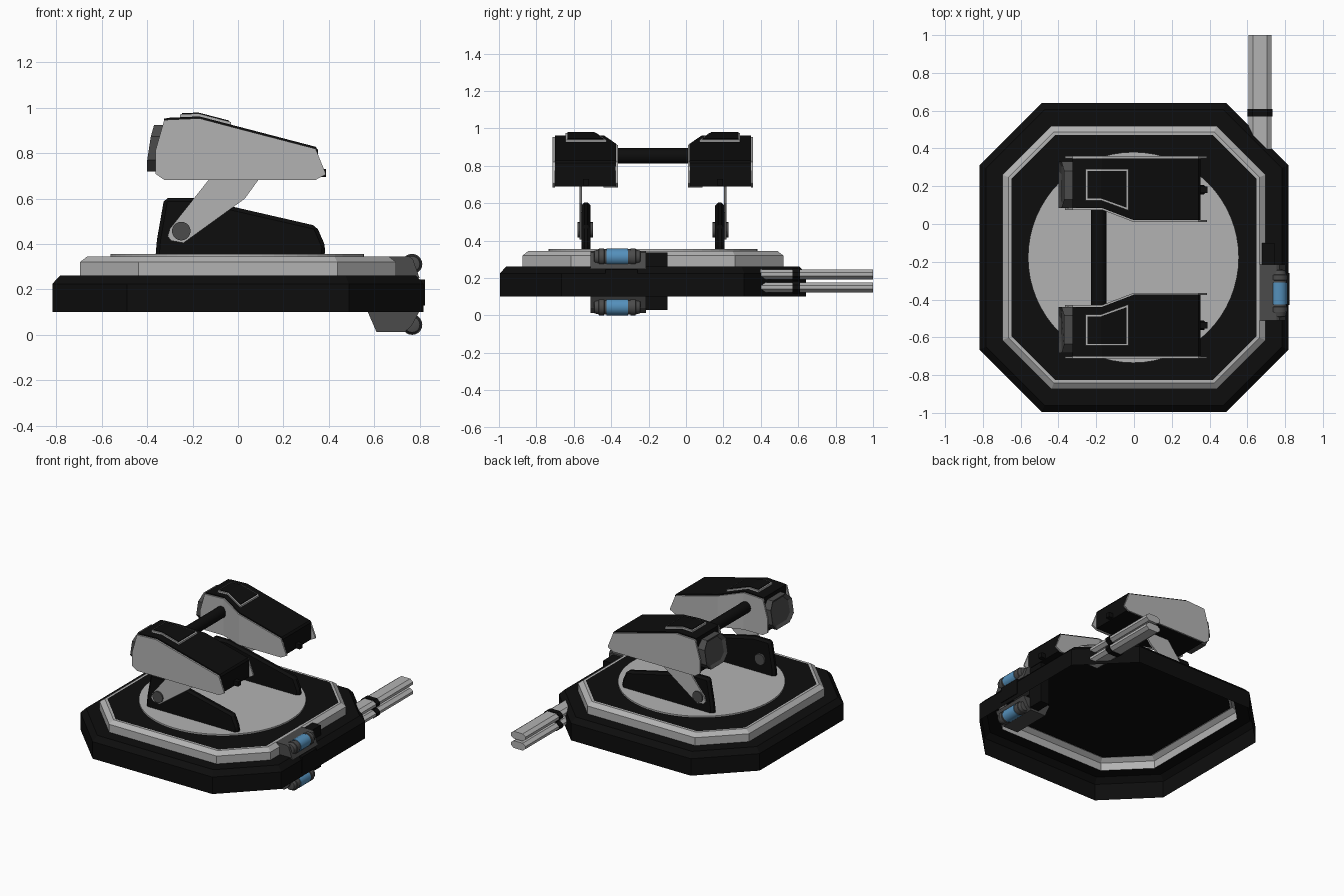
import bpy, bmesh, math
from mathutils import Matrix

if "Cube" in bpy.data.objects:
    bpy.data.objects.remove(bpy.data.objects["Cube"])

CY = -0.177          # y of the symmetry plane


def material(name, col):
    m = bpy.data.materials.new(name)
    m.diffuse_color = (*col, 1)
    m.use_nodes = True
    m.node_tree.nodes["Principled BSDF"].inputs["Base Color"].default_value = m.diffuse_color
    return m


BLACK = material("black", (0.004, 0.004, 0.004))
LIGHT = material("light_grey", (0.45, 0.45, 0.45))
DARK = material("dark_grey", (0.07, 0.07, 0.07))
BLUE = material("blue", (0.09, 0.28, 0.5))


def finish(name, bm, mat, normals=True):
    if normals:
        bmesh.ops.recalc_face_normals(bm, faces=bm.faces)
    me = bpy.data.meshes.new(name)
    bm.to_mesh(me)
    bm.free()
    me.materials.append(mat)
    ob = bpy.data.objects.new(name, me)
    bpy.context.collection.objects.link(ob)
    return ob


def loft(name, rings, mat, caps=True):
    bm = bmesh.new()
    vs = [[bm.verts.new(p) for p in r] for r in rings]
    n = len(rings[0])
    for a, b in zip(vs, vs[1:]):
        for i in range(n):
            j = (i + 1) % n
            bm.faces.new((a[i], a[j], b[j], b[i]))
    if caps:
        bm.faces.new(vs[0][::-1])
        bm.faces.new(vs[-1])
    return finish(name, bm, mat)


def prism_y(name, pts, y0, y1, mat):
    return loft(name, [[(x, y, z) for x, z in pts] for y in (y0, y1)], mat)


def box(name, x0, x1, y0, y1, z0, z1, mat):
    return prism_y(name, [(x0, z0), (x1, z0), (x1, z1), (x0, z1)], y0, y1, mat)


def rod_y(name, x, z, stations, mat, n=20):
    rings = [[(x + r * math.cos(2 * math.pi * i / n), y, z + r * math.sin(2 * math.pi * i / n))
              for i in range(n)] for y, r in stations]
    ob = loft(name, rings, mat)
    ob.data.shade_smooth()
    ob.data.set_sharp_from_angle(angle=math.radians(35))
    return ob


def octagon(r, z):
    c = 0.33 - (0.818 - r) * 0.586
    k = r - c
    return [(x, CY + y, z) for x, y in ((r, -k), (r, k), (k, r), (-k, r),
                                        (-r, k), (-r, -k), (-k, -r), (k, -r))]


# Hollow octagonal base: black skirt, light raised ring, black deck, round turntable
loft("base_skirt", [octagon(*p) for p in ((.818, .1), (.818, .225), (.783, .262), (.697, .262))], BLACK, False)
loft("base_ring", [octagon(*p) for p in ((.697, .262), (.697, .32), (.665, .345), (.648, .345))], LIGHT, False)
loft("base_deck", [octagon(.65, .338), octagon(.65, .345)], BLACK)
bm = bmesh.new()
bmesh.ops.create_cone(bm, cap_ends=True, segments=64, radius1=.558, radius2=.558, depth=.012,
                      matrix=Matrix.Translation((-.003, CY, .35)))
finish("turntable", bm, LIGHT)


def inner(x):
    """y of the pod's inner side, which steps outwards between x=-.17 and x=0"""
    return .075 - .065 * min(1, max(0, (x + .17) / .17))


def strip(name, stations, ya, yb, mat, s):
    """Slab through (x, z_low, z_high) stations, mirrored when s is -1"""
    rings = [[(x, CY + s * (y - CY), z) for y, z in
              ((ya(x), a), (yb(x), a), (yb(x), b), (ya(x), b))] for x, a, b in stations]
    return loft(name, rings, mat)


def roof(x):
    return .958 + .01 * min(0, (x + .18) / .145) - .261 * max(0, x + .18)


for s, tag in ((1, "back"), (-1, "front")):
    def my(y):
        return CY + s * (y - CY)

    # Pod body and its two side panels
    panel = [(-.364, .71, .81), (-.325, .683, .947), (-.17, .683, .954), (0, .683, .909),
             (.342, .683, .82), (.386, .706, .712)]
    body = [(-.325, .69, .953)] + [(x, .69, roof(x) + .007) for x in (-.3, -.17, 0, .342)] + [(.352, .69, .815)]
    strip(tag + "_pod_body", body, lambda x: inner(x) + .01, lambda x: .347, BLACK, s)
    strip(tag + "_pod_outer_panel", panel, lambda x: .347, lambda x: .359, LIGHT, s)
    strip(tag + "_pod_inner_panel", panel, inner, lambda x: inner(x) + .012, LIGHT, s)

    # Roof hatch: light rim with a black lid
    for part, pts, h, mat in (
            ("rim", [(-.256, .29), (-.175, .29), (-.03, .29), (-.03, .072), (-.175, .125), (-.256, .125)], .019, LIGHT),
            ("lid", [(-.246, .28), (-.175, .28), (-.04, .28), (-.04, .087), (-.175, .135), (-.246, .135)], .023, BLACK)):
        (xa, y0), (xm, _), (xb, _), (_, yn), _, (_, yf) = pts
        strip(tag + "_hatch_" + part, [(x, roof(x) - .02, roof(x) + h) for x in (xa, xm, xb)],
              lambda x: yf if x <= xm else yn, lambda x: y0, mat, s)

    # Thruster at the tail, front lug
    sec = [(.13, .72), (.28, .72), (.33, .77), (.33, .875), (.28, .925), (.13, .925), (.085, .875), (.085, .77)]
    loft(tag + "_thruster", [[(-.32, my(y), z) for y, z in sec],
                             [(-.4 + max(0, z - .82) * .29, my(y), z) for y, z in sec],
                             [(-.385 + max(0, z - .82) * .29, my(.207 + (y - .207) * .8), .82 + (z - .82) * .8)
                              for y, z in sec]], DARK)
    box(tag + "_pod_lug", .345, .388, my(.165), my(.198), .695, .73, BLACK)

    # Upright fin, arm and pivot
    fin = prism_y(tag + "_fin", [(-.364, .34), (-.357, .42), (-.325, .603), (-.19, .603), (.346, .48),
                                 (.386, .388), (.38, .34)], my(.156), my(.206), BLACK)
    bev = fin.modifiers.new("chamfer", "BEVEL")
    bev.width, bev.segments = .016, 1
    prism_y(tag + "_arm", [(-.31, .435), (-.3, .468), (-.1, .72), (.12, .72), (.09, .683), (.03, .6),
                           (-.24, .405), (-.295, .415)], my(.203), my(.216), LIGHT)
    rod_y(tag + "_pivot", -.25, .457, [(my(.142), .041), (my(.226), .041)], DARK)

# Crossbar between the pods
rod_y("crossbar", -.187, .853, [(-.45, .041), (.1, .041)], BLACK)

# Twin flat barrels with black bands
for z, tag in ((.219, "upper"), (.15, "lower")):
    def flat(w, h):
        return [(.667 + a * w, z + b * h) for a, b in ((-.6, -1), (.6, -1), (1, -.35), (1, .35),
                                                       (.6, 1), (-.6, 1), (-1, .35), (-1, -.35))]
    prism_y(tag + "_barrel", flat(.06, .027), .36, 1.0, LIGHT)
    prism_y(tag + "_barrel_band", flat(.065, .032), .57, .61, BLACK)

# Canister clamp on the right side
box("clamp_block", .67, .745, -.225, -.1, .028, .335, BLACK)
box("clamp_pad", .8, .823, -.43, -.26, .13, .245, BLACK)
prism_y("clamp_top", [(.615, .25), (.8, .25), (.77, .335), (.755, .345), (.615, .345)], -.51, -.215, DARK)
prism_y("clamp_bottom", [(.57, .105), (.8, .105), (.765, .04), (.735, .013), (.61, .013)], -.51, -.215, DARK)
for z, tag in ((.312, "upper"), (.045, "lower")):
    rod_y(tag + "_canister", .767, z, [(-.425, .045), (-.31, .045)], BLUE)
    for a, d, side in ((-.425, -1, "front"), (-.31, 1, "back")):
        rod_y(f"{tag}_canister_{side}_cap", .767, z,
              [(a, .041), (a + d * .012, .041), (a + d * .014, .045), (a + d * .04, .045),
               (a + d * .042, .04), (a + d * .065, .034), (a + d * .068, .022)], DARK)
